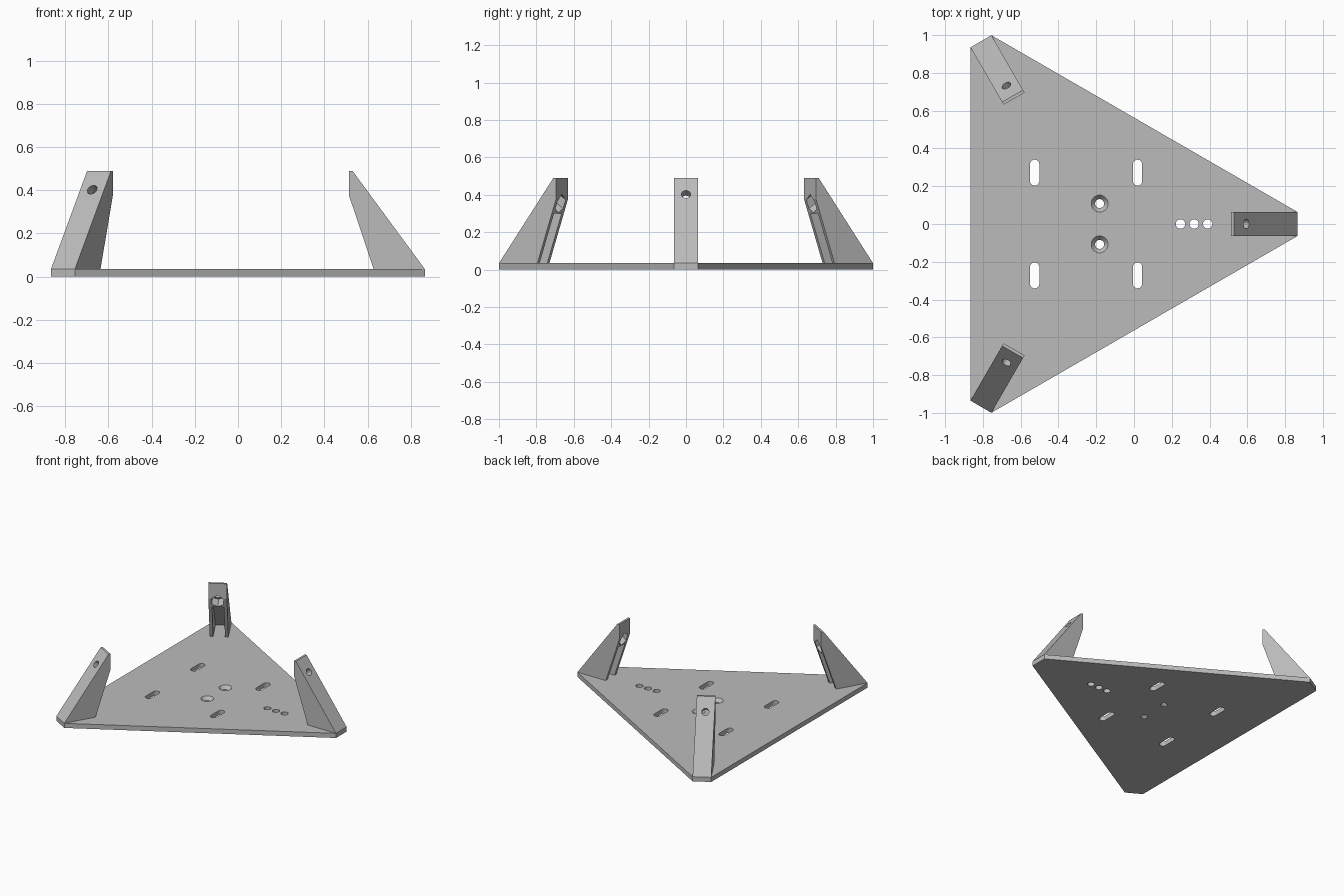
import bpy, bmesh
from math import pi, sin, cos, radians
from mathutils import Matrix, Vector

if "Cube" in bpy.data.objects:
    bpy.data.objects.remove(bpy.data.objects["Cube"])

THICK = 0.035            # plate thickness
HALF = 0.064             # half width of brackets and clipped corners
CENTRE = Vector((-0.252, 0, 0))
RADIUS = 1.117           # centre to clipped corner

grey = bpy.data.materials.new("plain grey")
grey.use_nodes = True
colour = (0.5, 0.5, 0.5, 1)
grey.diffuse_color = colour
grey.node_tree.nodes["Principled BSDF"].inputs["Base Color"].default_value = colour


def prism(name, bottom, top):
    """Solid between two matching outlines of 3D points."""
    bm = bmesh.new()
    a = [bm.verts.new(p) for p in bottom]
    b = [bm.verts.new(p) for p in top]
    bm.faces.new(a[::-1])
    bm.faces.new(b)
    n = len(a)
    for i in range(n):
        j = (i + 1) % n
        bm.faces.new((a[i], a[j], b[j], b[i]))
    bmesh.ops.recalc_face_normals(bm, faces=bm.faces)
    mesh = bpy.data.meshes.new(name)
    bm.to_mesh(mesh)
    bm.free()
    mesh.materials.append(grey)
    ob = bpy.data.objects.new(name, mesh)
    bpy.context.collection.objects.link(ob)
    return ob


def cut(target, cutter):
    """Subtract the cutter, then discard it."""
    mod = target.modifiers.new("cut", "BOOLEAN")
    mod.operation, mod.solver, mod.object = "DIFFERENCE", "EXACT", cutter
    bpy.context.view_layer.objects.active = target
    bpy.ops.object.modifier_apply(modifier=mod.name)
    bpy.data.objects.remove(cutter)


def ring(r, z, x=0, y=0, stretch=0, n=16):
    """Circle outline, pulled apart along y into a slot by stretch."""
    pts = []
    for i in range(n):
        t = 2 * pi * (i + 0.5) / n
        shift = stretch if sin(t) > 0 else -stretch
        pts.append((x + r * cos(t), y + r * sin(t) + shift, z))
    return pts


def corner_turn(k):
    return (Matrix.Translation(CENTRE) @ Matrix.Rotation(radians(120 * k), 4, "Z")
            @ Matrix.Translation(-CENTRE))


# Triangular base plate with clipped corners
tip = CENTRE.x + RADIUS
outline = [corner_turn(k) @ Vector((tip, y, 0)) for k in range(3) for y in (-HALF, HALF)]
plate = prism("base_plate", outline, [p + Vector((0, 0, THICK)) for p in outline])


def drill(x, y, r, stretch=0):
    cut(plate, prism("cutter", ring(r, -0.1, x, y, stretch), ring(r, 0.1, x, y, stretch)))


# Slots, adjustment holes and countersunk holes
for side in (-1, 1):
    for x in (-0.526, 0.019):
        drill(x, side * 0.272, 0.025, 0.044)
    drill(-0.182, side * 0.108, 0.024)
    cut(plate, prism("cutter", ring(0.024, 0.01, -0.182, side * 0.108),
                     ring(0.046, THICK + 0.001, -0.182, side * 0.108)))
for x in (0.246, 0.318, 0.39):
    drill(x, 0, 0.025)


def side_prism(name, profile, half):
    return prism(name, [(x, -half, z) for x, z in profile], [(x, half, z) for x, z in profile])


# Leaning bracket, hollowed from the inside below its solid head
bracket = side_prism("bracket_right_tip", [
    (tip, THICK), (0.53, 0.49), (0.514, 0.49), (0.514, 0.375), (0.628, THICK)], HALF)
cut(bracket, side_prism("cutter", [
    (0.815, THICK), (0.588, 0.336), (0.5, 0.271), (0.5, -0.1), (0.815, -0.1)], HALF - 0.023))

# Bolt hole and hexagonal nut pocket, square to the sloping face
inward = Vector((-0.805, 0, -0.593)).normalized()
across = Vector((0, 1, 0))
along = inward.cross(across)
axes = Matrix((across, along, inward)).transposed().to_4x4()
place = Matrix.Translation((0.594, 0, 0.402)) @ axes
for r, start, end, n in ((0.025, -0.05, 0.06, 16), (0.047, 0.045, 0.25, 6)):
    low, high = ([place @ Vector(p) for p in ring(r, z, n=n)] for z in (start, end))
    cut(bracket, prism("cutter", low, high))

# Same bracket at the other two corners
for k, name in ((1, "bracket_back_corner"), (2, "bracket_front_corner")):
    copy = bpy.data.objects.new(name, bracket.data.copy())
    copy.data.transform(corner_turn(k))
    bpy.context.collection.objects.link(copy)
